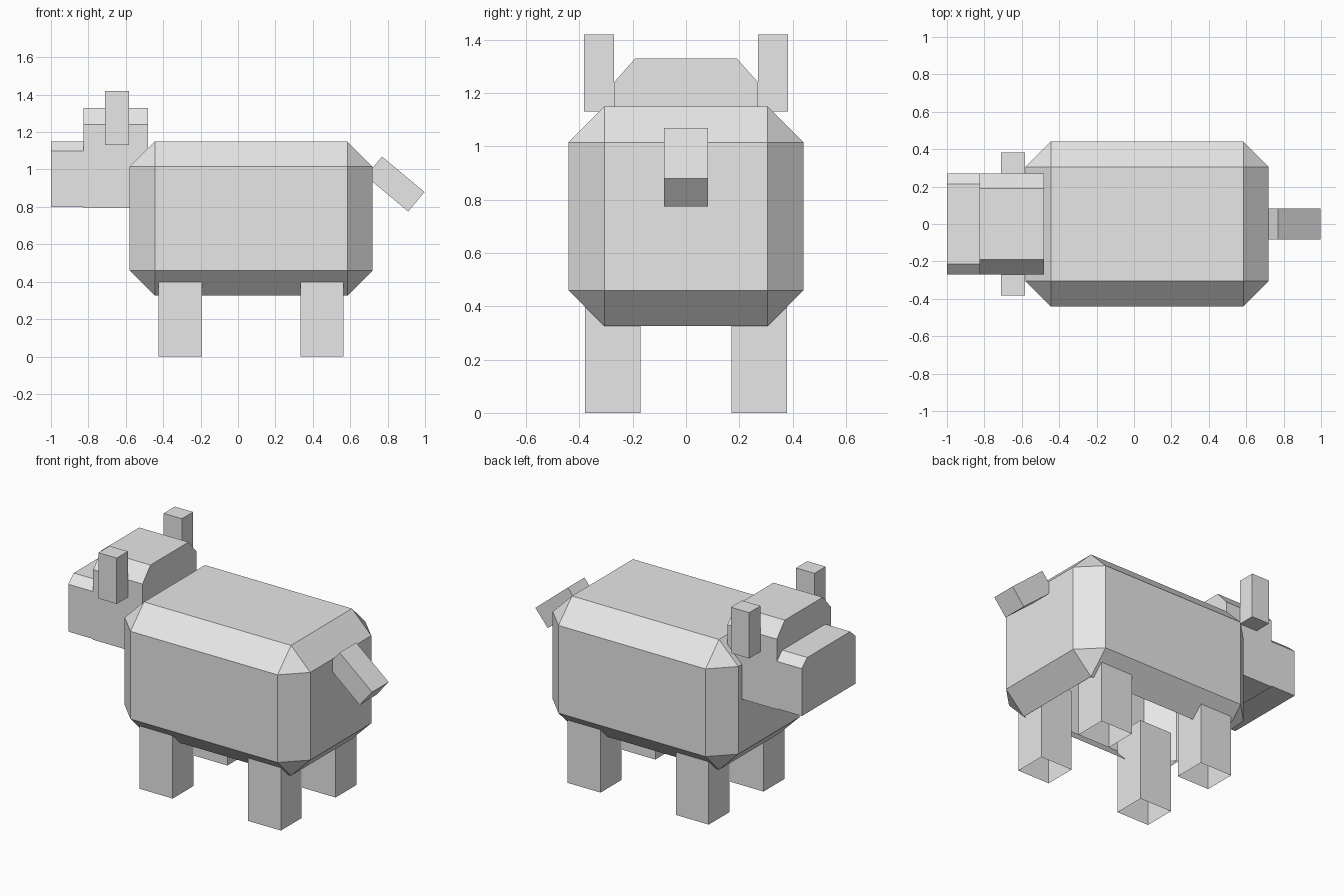
import bpy, bmesh
from math import radians
from mathutils import Vector

cube = bpy.data.objects.get("Cube")
if cube:
    bpy.data.objects.remove(cube)

grey = bpy.data.materials.new("light_grey")
grey.use_nodes = True
grey.diffuse_color = (0.8, 0.8, 0.8, 1)
grey.node_tree.nodes["Principled BSDF"].inputs["Base Color"].default_value = (0.8, 0.8, 0.8, 1)


def finish(name, bm):
    bmesh.ops.recalc_face_normals(bm, faces=bm.faces[:])
    mesh = bpy.data.meshes.new(name)
    bm.to_mesh(mesh)
    bm.free()
    mesh.materials.append(grey)
    obj = bpy.data.objects.new(name, mesh)
    bpy.context.scene.collection.objects.link(obj)
    return obj


def box(low, high, bevel=0, open_bottom=False):
    """Box between two corners, optionally chamfered all round and open below."""
    low, high = Vector(low), Vector(high)
    bm = bmesh.new()
    bmesh.ops.create_cube(bm, size=1)
    bmesh.ops.scale(bm, vec=high - low, verts=bm.verts)
    bmesh.ops.translate(bm, vec=(low + high) / 2, verts=bm.verts)
    if bevel:
        bmesh.ops.bevel(bm, geom=bm.edges[:], offset=bevel, offset_type='OFFSET',
                        segments=1, affect='EDGES')
    if open_bottom:
        bm.normal_update()
        under = [f for f in bm.faces if f.normal.z < -0.99]
        bmesh.ops.delete(bm, geom=under, context='FACES')
    return bm


def extrude_profile(profile, x0, x1):
    """Prism along x from a (y, z) outline."""
    bm = bmesh.new()
    face = bm.faces.new([bm.verts.new((x0, y, z)) for y, z in profile])
    result = bmesh.ops.extrude_face_region(bm, geom=[face], use_keep_orig=True)
    verts = [g for g in result["geom"] if isinstance(g, bmesh.types.BMVert)]
    bmesh.ops.translate(bm, vec=(x1 - x0, 0, 0), verts=verts)
    return bm


def block_profile(width, bottom, shoulder, top_width, top):
    """Symmetric outline with chamfered upper corners."""
    half = [(width, bottom), (width, shoulder), (top_width, top)]
    return half + [(-y, z) for y, z in reversed(half)]


# Chamfered body shell, open underneath
body = box((-0.58, -0.44, 0.325), (0.72, 0.44, 1.15), 0.135, open_bottom=True)
finish("body", body)

# Head and snout
finish("head", extrude_profile(block_profile(0.27, 0.795, 1.24, 0.19, 1.33), -0.825, -0.48))
finish("snout", extrude_profile(block_profile(0.27, 0.80, 1.10, 0.215, 1.15), -1.0, -0.825))

# Paired ears and hollow legs
for side, y in (("near", -1), ("far", 1)):
    inner, outer = sorted((y * 0.27, y * 0.382))
    finish(side + "_ear", box((-0.71, inner, 1.13), (-0.582, outer, 1.42)))
    inner, outer = sorted((y * 0.17, y * 0.378))
    for end, x in (("front", -0.424), ("rear", 0.334)):
        finish(f"{end}_{side}_leg",
               box((x, inner, 0), (x + 0.231, outer, 0.53), open_bottom=True))

# Drooping tail
tail = finish("tail", box((-0.148, -0.083, -0.068), (0.148, 0.083, 0.068)))
tail.location = (0.84, 0, 0.922)
tail.rotation_euler.y = radians(39.8)
